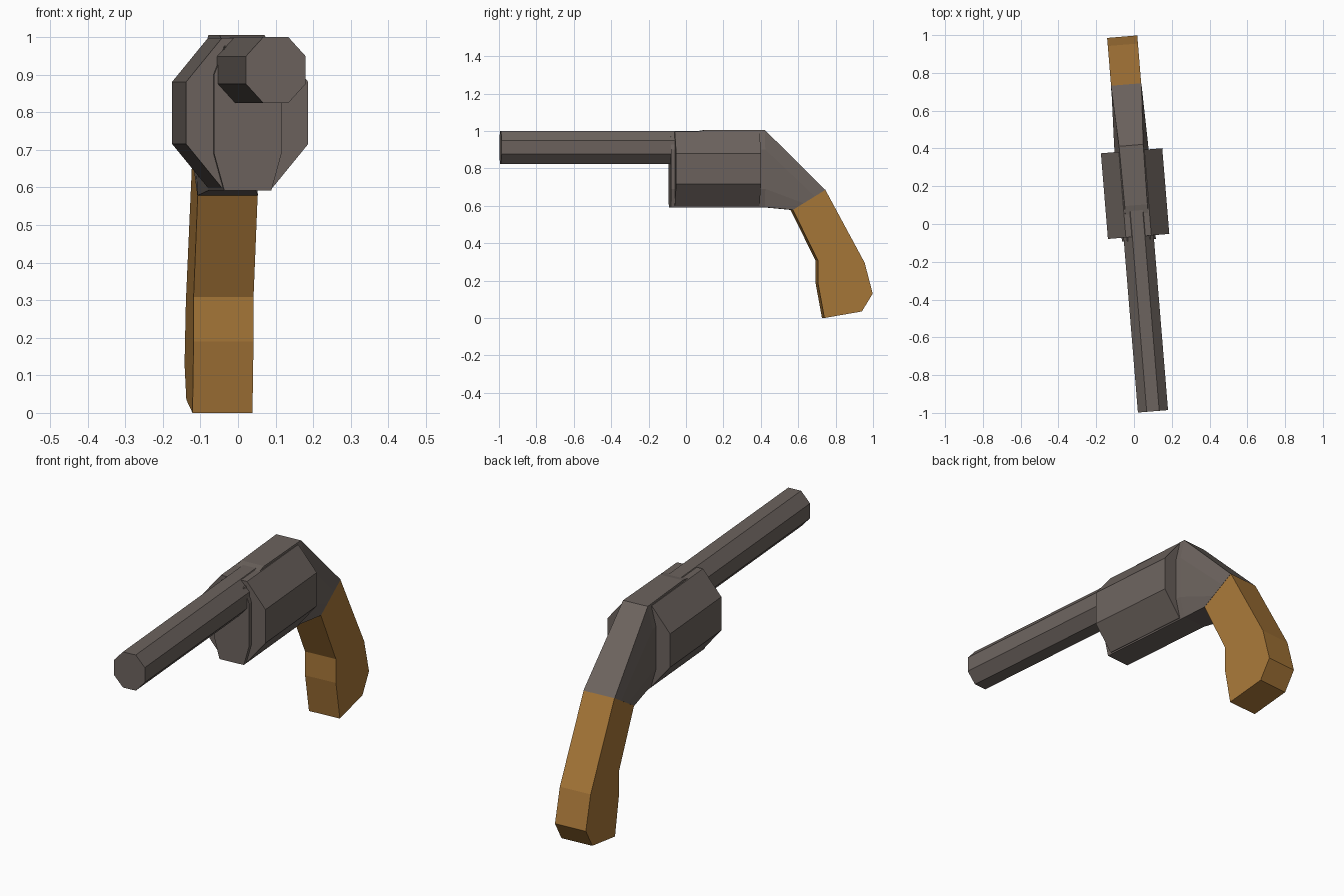
import bpy, bmesh
from mathutils import Matrix

if "Cube" in bpy.data.objects:
    bpy.data.objects.remove(bpy.data.objects["Cube"])

# The whole model is turned slightly about the vertical axis
PLACE = Matrix.Translation((0.019, 0, 0)) @ Matrix.Rotation(0.082, 4, "Z")


def material(name, color):
    m = bpy.data.materials.new(name)
    m.use_nodes = True
    m.diffuse_color = color
    m.node_tree.nodes["Principled BSDF"].inputs["Base Color"].default_value = color
    return m


def loft(name, rings, mat):
    """Skin matching rings of points and close both ends."""
    bm = bmesh.new()
    loops = [[bm.verts.new(p) for p in ring] for ring in rings]
    n = len(loops[0])
    for a, b in zip(loops, loops[1:]):
        for i in range(n):
            j = (i + 1) % n
            bm.faces.new((a[i], a[j], b[j], b[i]))
    bm.faces.new(loops[0])
    bm.faces.new(loops[-1])
    bmesh.ops.recalc_face_normals(bm, faces=bm.faces)
    bm.transform(PLACE)
    mesh = bpy.data.meshes.new(name)
    bm.to_mesh(mesh)
    bm.free()
    mesh.materials.append(mat)
    obj = bpy.data.objects.new(name, mesh)
    bpy.context.collection.objects.link(obj)
    return obj


def mirrored_ring(side):
    """Complete a bottom-to-top list of right-hand points with its mirror."""
    return side + [(-x, y, z) for x, y, z in reversed(side)]


def octagon(y, z, half_width, half_height):
    k = 0.415
    return mirrored_ring([(half_width * k, y, z - half_height),
                          (half_width, y, z - half_height * k),
                          (half_width, y, z + half_height * k),
                          (half_width * k, y, z + half_height)])


metal = material("gunmetal grey", (0.15, 0.125, 0.112, 1))
wood = material("brown wood", (0.39, 0.185, 0.04, 1))

# Barrel and cylinder
loft("barrel", [octagon(y, 0.912, 0.08, 0.088) for y in (-0.995, 0.12)], metal)
loft("cylinder", [octagon(y, 0.798, 0.163, 0.199) for y in (-0.066, 0.389)], metal)

# Frame, tapering back to the slanted grip joint
frame_rings = []
for y, top_width, top in ((-0.087, 0.062, 0.972), (0.1, 0.06, 1.005), (0.418, 0.064, 1.005)):
    frame_rings.append(mirrored_ring([(0.063, y, 0.592), (0.09, y, 0.69),
                                      (0.09, y, 0.9), (top_width, y, top)]))
joint_low, joint_high = (0.567, 0.578), (0.741, 0.685)
joint = []
for t in (0, 0.33, 0.67, 1):
    y, z = [a + (b - a) * t for a, b in zip(joint_low, joint_high)]
    joint.append((0.081, y, z))
frame_rings.append(mirrored_ring(joint))
loft("frame", frame_rings, metal)

# Grip, a flat-sided bent profile
grip_profile = [joint_low, joint_high, (0.952, 0.295), (0.995, 0.13),
                (0.937, 0.035), (0.736, 0), (0.701, 0.19), (0.701, 0.308)]
loft("grip", [[(x, y, z) for y, z in grip_profile] for x in (-0.08, 0.08)], wood)
